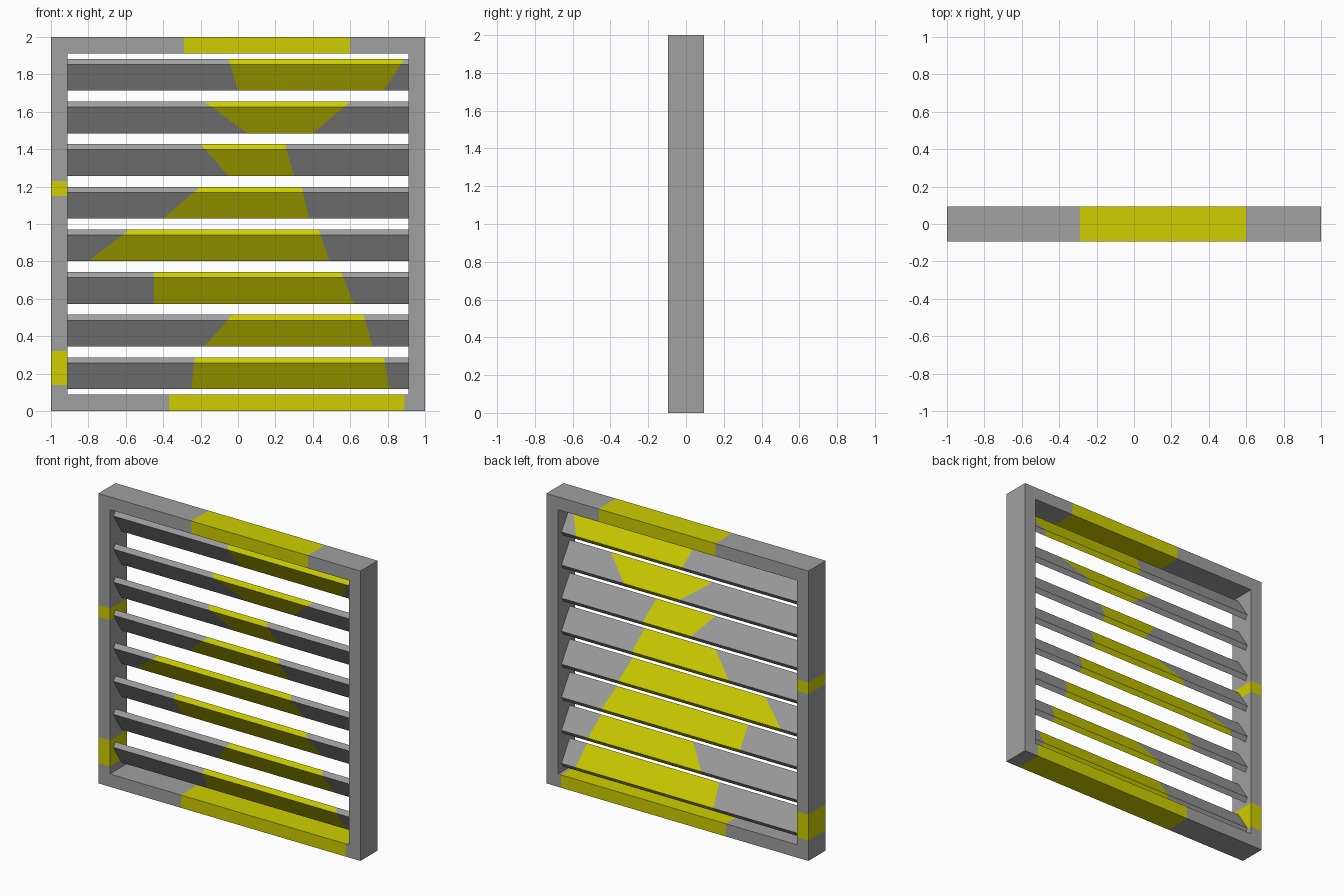
import bpy, bmesh
from mathutils import Vector

if "Cube" in bpy.data.objects:
    bpy.data.objects.remove(bpy.data.objects["Cube"])

W, H, DEPTH, BAR = 1.0, 2.0, 0.094, 0.088   # half width, height, half depth, bar width
COUNT = 8
PITCH = (H - 2 * BAR) / COUNT

yellow = bpy.data.materials.new("yellow_paint")
yellow.diffuse_color = (0.62, 0.62, 0.0, 1)
yellow.use_nodes = True
yellow.node_tree.nodes["Principled BSDF"].inputs["Base Color"].default_value = yellow.diffuse_color
grey = bpy.data.materials.new("grey_metal")
grey.diffuse_color = (0.35, 0.35, 0.35, 1)
grey.use_nodes = True
grey.node_tree.nodes["Principled BSDF"].inputs["Base Color"].default_value = grey.diffuse_color


def finish(bm, name):
    bmesh.ops.recalc_face_normals(bm, faces=bm.faces)
    mesh = bpy.data.meshes.new(name)
    bm.to_mesh(mesh)
    bm.free()
    mesh.materials.append(grey)
    mesh.materials.append(yellow)
    obj = bpy.data.objects.new(name, mesh)
    bpy.context.collection.objects.link(obj)


def cut(bm, co, no):
    bmesh.ops.bisect_plane(bm, geom=bm.verts[:] + bm.edges[:] + bm.faces[:],
                           plane_co=co, plane_no=no, dist=1e-5)


def sweep_loops(bm, loops, closed):
    # Bridge matching point loops; close the run or cap both ends
    rings = [[bm.verts.new(p) for p in loop] for loop in loops]
    n = len(rings[0])
    pairs = list(zip(rings, rings[1:]))
    if closed:
        pairs.append((rings[-1], rings[0]))
    else:
        bm.faces.new(rings[0])
        bm.faces.new(rings[-1])
    for a, b in pairs:
        for i in range(n):
            j = (i + 1) % n
            bm.faces.new((a[i], a[j], b[j], b[i]))


# Outer square frame
bm = bmesh.new()
loops = []
for sx, sz in ((-1, -1), (1, -1), (1, 1), (-1, 1)):
    loops.append([(sx * (W - i), y, H / 2 + sz * (H / 2 - i))
                  for i, y in ((0, -DEPTH), (BAR, -DEPTH), (BAR, DEPTH), (0, DEPTH))])
sweep_loops(bm, loops, True)

# Paint patches on the frame: x range, z range
patches = [(-0.37, 0.89, -1, 0.1), (-0.29, 0.6, 1.9, 3),
           (-2, -0.9, 0.14, 0.32), (-2, -0.9, 1.15, 1.23)]
for x in (-0.37, 0.89, -0.29, 0.6):
    cut(bm, (x, 0, 0), (1, 0, 0))
for z in (0.14, 0.32, 1.15, 1.23):
    cut(bm, (0, 0, z), (0, 0, 1))
for f in bm.faces:
    c = f.calc_center_median()
    f.material_index = int(any(a < c.x < b and lo < c.z < hi for a, b, lo, hi in patches))
finish(bm, "frame")

# Tilted slats, high at the front and low at the back
profile = [(-0.055, 0.055), (-0.035, 0.085), (0.055, -0.055), (0.035, -0.085)]
# Painted span on each slat: left bottom, left top, right bottom, right top
spans = [(-0.25, -0.23, 0.81, 0.78), (-0.18, -0.03, 0.72, 0.67),
         (-0.45, -0.45, 0.62, 0.55), (-0.80, -0.58, 0.49, 0.43),
         (-0.40, -0.20, 0.38, 0.34), (-0.05, -0.20, 0.30, 0.25),
         (0.05, -0.18, 0.40, 0.60), (0.00, -0.05, 0.78, 0.89)]
for k, (lb, lt, rb, rt) in enumerate(spans):
    zc = BAR + PITCH * (k + 0.5)
    end = W - BAR
    bm = bmesh.new()
    sweep_loops(bm, [[(x, y, zc + z) for y, z in profile] for x in (-end, end)], False)
    planes = [(Vector((b, 0, zc - 0.085)), Vector((0.17, 0, b - t)))
              for b, t in ((lb, lt), (rb, rt))]
    for co, no in planes:
        cut(bm, co, no)
    (lc, ln), (rc, rn) = planes
    for f in bm.faces:
        c = f.calc_center_median()
        f.material_index = int((c - lc).dot(ln) > 0 and (c - rc).dot(rn) < 0)
    finish(bm, f"slat_{k + 1}")
